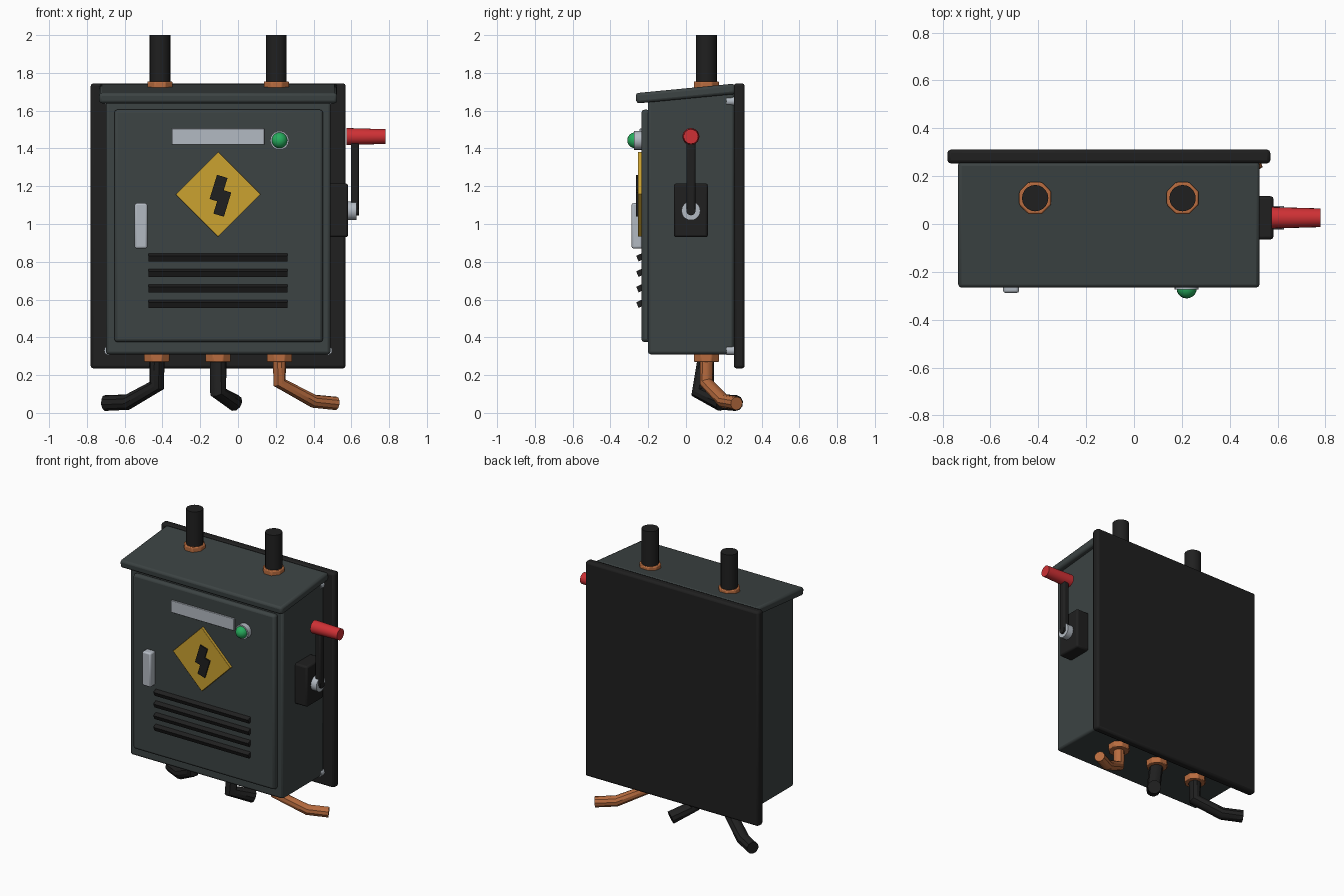
import bpy
from math import radians, atan2
from mathutils import Vector

if "Cube" in bpy.data.objects:
    bpy.data.objects.remove(bpy.data.objects["Cube"])


def material(name, r, g, b):
    m = bpy.data.materials.new(name)
    m.use_nodes = True
    m.diffuse_color = (r, g, b, 1)
    m.node_tree.nodes["Principled BSDF"].inputs["Base Color"].default_value = (r, g, b, 1)
    return m


GREY = material("slate grey paint", 0.045, 0.056, 0.056)
BLACK = material("black metal", 0.014, 0.014, 0.014)
COPPER = material("copper", 0.48, 0.15, 0.05)
SILVER = material("silver", 0.45, 0.49, 0.54)
YELLOW = material("warning yellow", 0.60, 0.36, 0.03)
RED = material("red grip", 0.62, 0.03, 0.035)
GREEN = material("green lamp", 0.02, 0.42, 0.11)


def finish(name, mat, bevel=0.0):
    """Name, colour, bevel and shade the active object."""
    ob = bpy.context.object
    ob.name = name
    ob.data.materials.append(mat)
    bpy.ops.object.transform_apply(location=False, rotation=False, scale=True)
    if bevel:
        mod = ob.modifiers.new("Bevel", "BEVEL")
        mod.width = bevel
        mod.segments = 2
        mod.limit_method = "ANGLE"
    bpy.ops.object.shade_smooth_by_angle(angle=radians(35))
    return ob


def box(name, mat, xs, ys, zs, bevel=0.0, rot=(0, 0, 0)):
    """Box from its x, y and z ranges, rotated about its centre."""
    spans = (xs, ys, zs)
    bpy.ops.mesh.primitive_cube_add(size=1, location=[(a + b) / 2 for a, b in spans],
                                    rotation=[radians(a) for a in rot])
    bpy.context.object.scale = [b - a for a, b in spans]
    return finish(name, mat, bevel)


def rod(name, mat, start, end, r1, r2=None, sides=20, bevel=0.0):
    """Straight or tapered cylinder between two points."""
    start, end = Vector(start), Vector(end)
    axis = end - start
    bpy.ops.mesh.primitive_cone_add(vertices=sides, radius1=r1, radius2=r2 or r1,
                                    depth=axis.length, location=(start + end) / 2)
    bpy.context.object.rotation_euler = axis.to_track_quat("Z", "Y").to_euler()
    return finish(name, mat, bevel)


def cable(name, mat, radius, points):
    """Bent cable along a polyline."""
    curve = bpy.data.curves.new(name, "CURVE")
    curve.dimensions = "3D"
    curve.bevel_depth = radius
    curve.bevel_resolution = 3
    curve.use_fill_caps = True
    line = curve.splines.new("POLY")
    line.points.add(len(points) - 1)
    for p, co in zip(line.points, points):
        p.co = (*co, 1)
    ob = bpy.data.objects.new(name, curve)
    bpy.context.collection.objects.link(ob)
    bpy.ops.object.select_all(action="DESELECT")
    ob.select_set(True)
    bpy.context.view_layer.objects.active = ob
    bpy.ops.object.convert(target="MESH")
    finish(name, mat)


MID = -0.105          # cabinet centre line
PIPE_Y = 0.108        # depth of all pipes and cables

# Cabinet: back plate, body with sloped top, sloped roof, door
box("back_plate", BLACK, (-0.78, 0.57), (0.253, 0.311), (0.235, 1.745), 0.015)
body = box("cabinet_body", GREY, (-0.70, 0.49), (-0.202, 0.255), (0.31, 1.70), 0.015)
for v in body.data.vertices:
    if v.co.z > 0 and v.co.y < 0:
        v.co.z -= 0.045
box("roof", GREY, (-0.735, 0.525), (-0.266, 0.262), (1.663, 1.718), 0.015, (5.5, 0, 0))
box("door", GREY, (-0.655, 0.45), (-0.236, -0.19), (0.375, 1.605), 0.016)

# Mounting bolts at the body corners
for x in (-0.685, 0.475):
    for z in (0.33, 1.65):
        rod("mounting_bolt", SILVER, (x, 0.215, z), (x, 0.256, z), 0.024, sides=12)

# Door fittings
box("name_plate", SILVER, (-0.35, 0.14), (-0.246, -0.23), (1.42, 1.505), 0.003)
box("door_handle", SILVER, (-0.547, -0.48), (-0.288, -0.23), (0.87, 1.11), 0.01)
rod("lamp_ring", SILVER, (0.22, -0.23, 1.443), (0.22, -0.274, 1.443), 0.05, sides=24)
bpy.ops.mesh.primitive_uv_sphere_add(segments=20, ring_count=12, radius=0.042,
                                     location=(0.22, -0.269, 1.443))
finish("lamp_dome", GREEN)

# Warning sign with two-piece bolt symbol
h = 0.159
box("warning_sign", YELLOW, (MID - h, MID + h), (-0.255, -0.23), (1.157 - h, 1.157 + h),
    0.003, (0, 45, 0))
for x, z in ((-0.103, 1.188), (-0.083, 1.111)):
    box("bolt_symbol", BLACK, (x - 0.029, x + 0.029), (-0.264, -0.25),
        (z - 0.067, z + 0.067), 0, (0, 17, 0))

# Vent slats
for i in range(4):
    z = 0.825 - i * 0.082
    box("vent_slat", BLACK, (-0.475, 0.263), (-0.259, -0.219), (z - 0.016, z + 0.016),
        0, (25, 0, 0))

# Side switch: housing, hub, lever, grip
LEVER_Y = 0.026
box("switch_housing", BLACK, (0.48, 0.583), (-0.064, 0.116), (0.93, 1.215), 0.012)
rod("switch_hub", SILVER, (0.575, LEVER_Y, 1.07), (0.627, LEVER_Y, 1.07), 0.05)
box("switch_lever", BLACK, (0.597, 0.64), (LEVER_Y - 0.024, LEVER_Y + 0.024),
    (1.06, 1.46), 0.01)
rod("lever_end", BLACK, (0.597, LEVER_Y, 1.07), (0.64, LEVER_Y, 1.07), 0.024)
rod("switch_grip", RED, (0.575, LEVER_Y, 1.463), (0.78, LEVER_Y, 1.463), 0.045, 0.039)

# Conduits on the roof
for x in (-0.413, 0.203):
    rod("roof_conduit", BLACK, (x, PIPE_Y, 1.68), (x, PIPE_Y, 2.0), 0.055)
    gland = rod("roof_gland", COPPER, (x, PIPE_Y, 1.70), (x, PIPE_Y, 1.755), 0.072,
                sides=8, bevel=0.006)
    gland.rotation_euler.z += radians(22.5)

# Glands and bent cables underneath
for x in (-0.43, MID, 0.22):
    gland = rod("bottom_gland", COPPER, (x, PIPE_Y, 0.27), (x, PIPE_Y, 0.32), 0.072,
                sides=8, bevel=0.005)
    gland.rotation_euler.z += radians(22.5)
cable("left_cable", BLACK, 0.042, [(-0.43, PIPE_Y, 0.31), (-0.43, PIPE_Y, 0.145),
                                   (-0.585, 0.20, 0.057), (-0.705, 0.265, 0.052)])
cable("middle_cable", BLACK, 0.045, [(MID, PIPE_Y, 0.31), (MID, 0.07, 0.11),
                                     (-0.015, 0.19, 0.052)])
cable("copper_cable", COPPER, 0.036, [(0.22, PIPE_Y, 0.31), (0.22, PIPE_Y, 0.16),
                                      (0.40, 0.20, 0.062), (0.52, 0.268, 0.05)])
